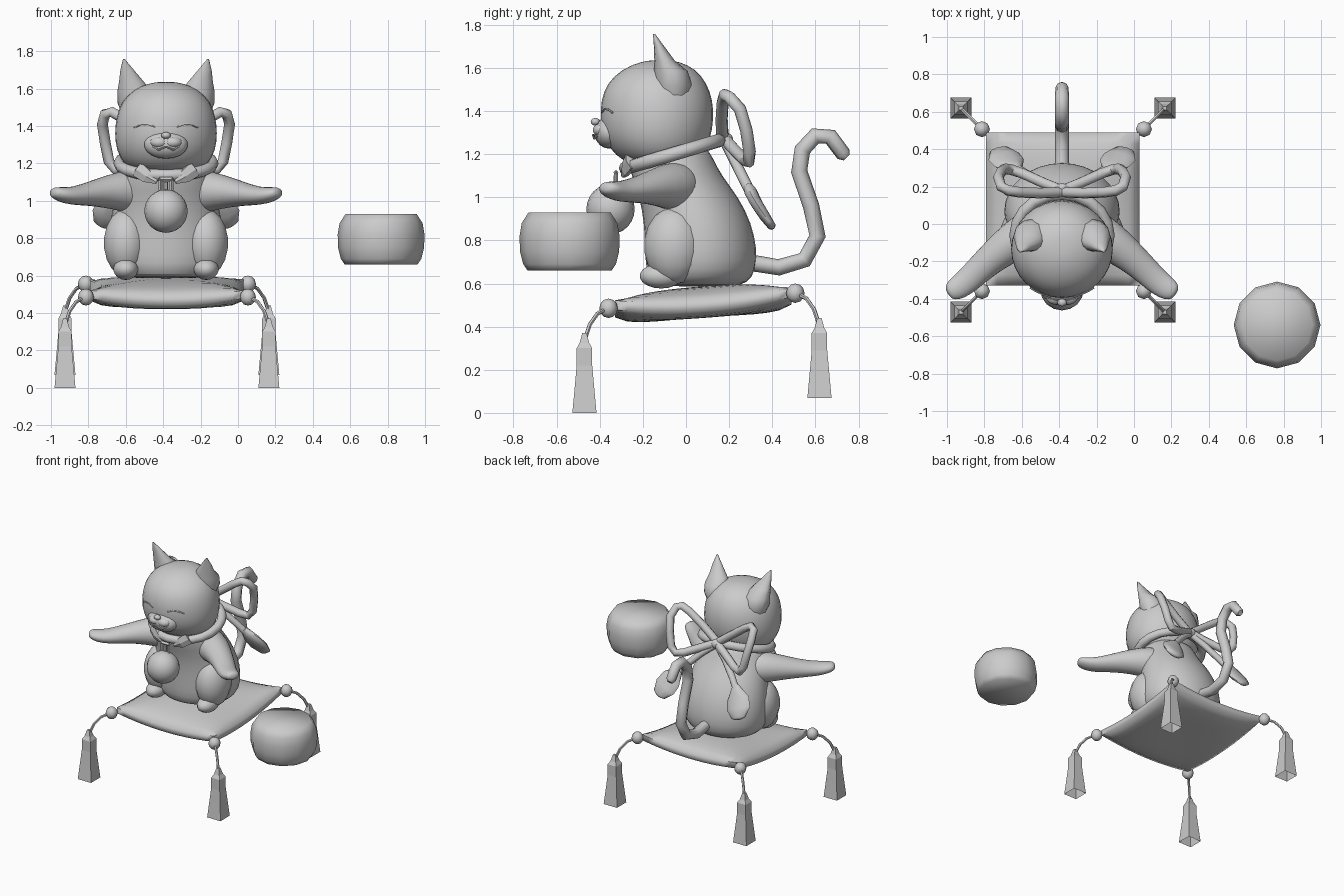
import bpy, bmesh, math
from mathutils import Vector

if "Cube" in bpy.data.objects:
    bpy.data.objects.remove(bpy.data.objects["Cube"])

CX = -0.385            # centre line of the cat and cushion
grey = bpy.data.materials.new("plain grey")
grey.diffuse_color = (0.6, 0.6, 0.6, 1)
grey.use_nodes = True
grey.node_tree.nodes["Principled BSDF"].inputs["Base Color"].default_value = grey.diffuse_color


def finish(name, bm, smooth=True, subsurf=0, angle=50):
    bmesh.ops.recalc_face_normals(bm, faces=bm.faces)
    me = bpy.data.meshes.new(name)
    bm.to_mesh(me)
    bm.free()
    ob = bpy.data.objects.new(name, me)
    bpy.context.collection.objects.link(ob)
    me.materials.append(grey)
    if subsurf:
        ob.modifiers.new("round", "SUBSURF").levels = subsurf
        ob.modifiers["round"].render_levels = subsurf
    if smooth:
        bpy.ops.object.select_all(action='DESELECT')
        ob.select_set(True)
        bpy.context.view_layer.objects.active = ob
        bpy.ops.object.shade_smooth_by_angle(angle=math.radians(angle))
    return ob


def skin(name, rings, caps=(True, True), closed=False, **kw):
    """Join rings of points into one surface."""
    bm = bmesh.new()
    vs = [[bm.verts.new(p) for p in r] for r in rings]
    n = len(vs[0])
    pairs = list(zip(vs, vs[1:])) + ([(vs[-1], vs[0])] if closed else [])
    for a, b in pairs:
        for i in range(n):
            bm.faces.new((a[i], a[(i + 1) % n], b[(i + 1) % n], b[i]))
    if not closed:
        if caps[0]:
            bm.faces.new(vs[0])
        if caps[1]:
            bm.faces.new(vs[-1])
    return finish(name, bm, **kw)


def loft(name, stations, n=16, phase=0.0, **kw):
    """Level ellipses, each given as z, x, y, x radius, y radius."""
    ang = [phase + math.tau * i / n for i in range(n)]
    return skin(name, [[(x + rx * math.cos(a), y + ry * math.sin(a), z) for a in ang]
                       for z, x, y, rx, ry in stations], **kw)


def tube(name, path, radii, n=8, up=(0, 0, 1), closed=False, **kw):
    """Sweep an ellipse (side radius, up radius) along a path."""
    P = [Vector(p) for p in path]
    m = len(P)
    if not isinstance(radii, list):
        radii = [(radii, radii)] * m
    rings = []
    for k, p in enumerate(P):
        if closed:
            t = P[(k + 1) % m] - P[k - 1]
        else:
            t = P[min(k + 1, m - 1)] - P[max(k - 1, 0)]
        side = t.cross(Vector(up)).normalized()
        top = side.cross(t).normalized()
        rs, ru = radii[k]
        rings.append([p + side * rs * math.cos(a) + top * ru * math.sin(a)
                      for a in (math.tau * i / n for i in range(n))])
    return skin(name, rings, closed=closed, **kw)


def ball(name, c, r, seg=14, rings=9):
    bm = bmesh.new()
    bmesh.ops.create_uvsphere(bm, u_segments=seg, v_segments=rings, radius=1)
    for v in bm.verts:
        v.co = Vector(c) + Vector(v.co[i] * r[i] for i in range(3))
    return finish(name, bm)


# Body and head
loft("body", [(.585, CX, .06, .18, .16), (.60, CX, .06, .26, .23), (.66, CX, .07, .31, .262),
              (.76, CX, .07, .32, .266), (.88, CX, .055, .31, .255), (1.0, CX, .015, .28, .235),
              (1.1, CX, -.045, .255, .215), (1.18, CX, -.07, .22, .20), (1.26, CX, -.08, .18, .17)],
     subsurf=1)
loft("head", [(1.15, CX, -.12, .15, .14), (1.19, CX, -.125, .23, .205), (1.27, CX, -.135, .272, .255),
              (1.36, CX, -.135, .282, .270), (1.45, CX, -.135, .272, .266), (1.53, CX, -.135, .243, .237),
              (1.595, CX, -.125, .18, .175), (1.63, CX, -.12, .09, .09), (1.636, CX, -.12, .03, .03)],
     subsurf=1)

# Face
ball("muzzle", (CX, -.355, 1.30), (.12, .07, .075))
ball("nose", (CX, -.42, 1.35), (.026, .022, .018), 8, 6)
tube("mouth", [(CX + x, y, z) for x, y, z in
               ((-.07, -.405, 1.29), (-.04, -.425, 1.272), (0, -.43, 1.288),
                (.04, -.425, 1.272), (.07, -.405, 1.29))], .006, n=6)

for s in (-1, 1):
    side = "left" if s < 0 else "right"

    def at(pts):
        return [(CX + s * x, y, z) for x, y, z in pts]

    ball(side + "_lip", (CX + s * .036, -.39, 1.312), (.05, .042, .032))
    tube(side + "_closed_eye", at([(.06, -.390, 1.395), (.10, -.377, 1.409),
                                   (.14, -.359, 1.406), (.17, -.341, 1.392)]), .005, n=6)
    loft(side + "_ear", [(z, CX + s * x, y, rx, ry) for z, x, y, rx, ry in
                         ((1.46, .145, -.06, .09, .075), (1.52, .158, -.06, .10, .088),
                          (1.585, .168, -.07, .092, .078), (1.635, .184, -.1, .067, .047),
                          (1.70, .208, -.125, .036, .024), (1.757, .225, -.148, .005, .005))], n=12)
    # Arm with a flattened paw
    tube(side + "_arm", at([(.10, .0, 1.05), (.19, -.05, 1.05), (.30, -.12, 1.05), (.42, -.22, 1.035),
                            (.50, -.30, 1.025), (.56, -.345, 1.033), (.60, -.365, 1.045), (.61, -.372, 1.047)]),
         [(.10, .10), (.125, .125), (.10, .095), (.08, .063), (.072, .05), (.067, .042), (.05, .03), (.02, .015)],
         n=12, subsurf=1)
    # Bent hind leg
    ball(side + "_thigh", (CX + s * .215, -.055, .775), (.12, .14, .18))
    ball(side + "_foot", (CX + s * .215, -.115, .635), (.068, .1, .058))
    # Bow loop, hanging cord and flat drop at its end
    tube(side + "_bow_loop", at([(0, .17, 1.27), (.12, .165, 1.36), (.23, .17, 1.44), (.29, .18, 1.475),
                                 (.325, .20, 1.465), (.34, .25, 1.41), (.325, .28, 1.31), (.305, .295, 1.21),
                                 (.27, .29, 1.165), (.21, .27, 1.175), (.10, .22, 1.225), (0, .18, 1.27)]),
         .029, up=(0, 1, .3))
    tube(side + "_bow_tail", at([(0, .18, 1.26), (.10, .22, 1.18), (.19, .265, 1.09), (.25, .30, 1.02)]), .025)
    tube(side + "_bow_drop", at([(.235, .285, 1.055), (.25, .30, 1.025), (.28, .325, .975), (.31, .36, .92),
                                 (.335, .395, .87), (.34, .40, .86)]),
         [(.02, .02), (.045, .03), (.085, .028), (.09, .026), (.055, .02), (.02, .01)],
         n=10, up=(0, .85, .53))
    # Pointed collar flap
    tube(side + "_collar_flap", at([(.15, -.255, 1.17), (.10, -.28, 1.13), (.05, -.29, 1.10)]),
         [(.025, .05), (.02, .04), (.012, .012)], n=6, smooth=False)

# Neck cord and bow knot
tube("neck_cord", [(CX + .25 * math.cos(a), -.06 + .22 * math.sin(a), 1.2 + .065 * math.sin(a))
                   for a in (math.tau * i / 20 for i in range(20))], .032, closed=True)
ball("bow_knot", (CX, .185, 1.265), (.04, .035, .035), 10, 7)

# Bell and its square hanger
ball("bell", (CX, -.35, .945), (.116, .112, .116), 16, 12)
for s in (-1, 1):
    tube("hanger_side", [(CX + s * .03, -.325, 1.12), (CX + s * .03, -.325, 1.05)], .01, n=4, up=(0, 1, 0))
tube("hanger_top", [(CX - .036, -.325, 1.115), (CX + .036, -.325, 1.115)], .012, n=4, up=(0, 1, 0))
tube("bell_post", [(CX, -.325, 1.10), (CX, -.325, 1.03)], .012, n=6, up=(0, 1, 0))

# Tail
tube("tail", [(CX, y, z) for y, z in ((.26, .70), (.34, .69), (.43, .675), (.55, .71), (.61, .82), (.58, .96),
                                      (.525, 1.12), (.54, 1.22), (.60, 1.285), (.67, 1.28), (.73, 1.20), (.745, 1.185))],
     [(.038, .038)] * 10 + [(.035, .035), (.02, .02)], up=(1, 0, 0), n=8)

# Cushion: padded upper and lower sheets joined round a soft rim that dips between the corners
CUX, CUY, H = CX + .005, .08, .41
N = 14
bm = bmesh.new()
for sign in (1, -1):
    grid = []
    for j in range(N + 1):
        row = []
        for i in range(N + 1):
            u, v = 2 * i / N - 1, 2 * j / N - 1
            m, k = max(abs(u), abs(v)), min(abs(u), abs(v))
            mid = .53 + .03 * v - .035 * m * m * (1 - k * k) - .015 * (1 - m * m)
            pad = .022 + .05 * ((1 - u ** 4) * (1 - v ** 4)) ** .7
            row.append(bm.verts.new((CUX + u * H, CUY + v * H, mid + sign * pad)))
        grid.append(row)
    for j in range(N):
        for i in range(N):
            bm.faces.new((grid[j][i], grid[j][i + 1], grid[j + 1][i + 1], grid[j + 1][i]))
bmesh.ops.bridge_loops(bm, edges=[e for e in bm.edges if e.is_boundary])
finish("cushion", bm, angle=75)

# Corner beads, cords and square tassels
for sx in (-1, 1):
    for sy in (-1, 1):
        tag = ("left" if sx < 0 else "right") + ("_front" if sy < 0 else "_back")
        lift = .07 if sy > 0 else 0

        def out(d, z):
            return (CUX + sx * d, CUY + sy * d - .006, z + lift)

        ball(tag + "_bead", out(.433, .485), (.043, .043, .045), 8, 6)
        tube(tag + "_cord", [out(.44, .485), out(.485, .46), out(.52, .41), out(.54, .35), out(.545, .31)],
             .01, n=6, up=(sx, -sy, 0))
        tx, ty, _ = out(.545, 0)
        q = math.sqrt(2)
        loft(tag + "_tassel", [(z + lift, tx, ty, r * q, r * q) for z, r in
                               ((0, .056), (.12, .045), (.22, .036), (.30, .036), (.325, .022), (.37, .010))],
             n=4, phase=math.pi / 4, caps=(False, True), smooth=False)

# Separate round pot
loft("round_pot", [(z, .765, -.54, r, r) for z, r in
                   ((.66, .195), (.69, .215), (.75, .23), (.82, .232), (.88, .222), (.93, .19))],
     n=12, angle=180)
